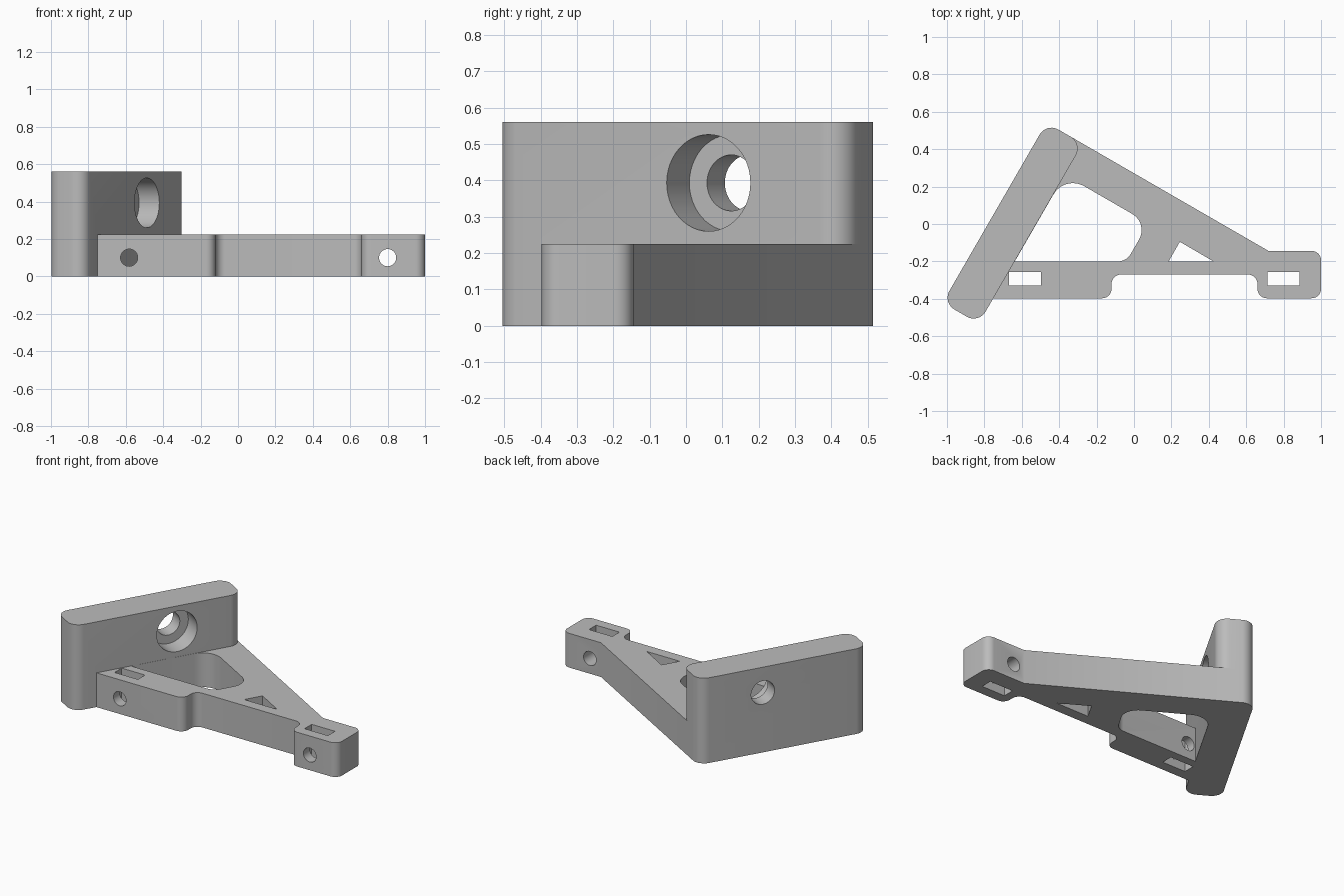
import bpy, bmesh, math
from mathutils import Vector, Matrix

if "Cube" in bpy.data.objects:
    bpy.data.objects.remove(bpy.data.objects["Cube"])

grey = bpy.data.materials.new("light grey")
grey.use_nodes = True
colour = (0.5, 0.5, 0.5, 1)
grey.diffuse_color = colour
grey.node_tree.nodes["Principled BSDF"].inputs["Base Color"].default_value = colour

# Slanted frame: ALONG runs up the plate, OUT is its face normal
ALONG = Vector((0.5, math.sqrt(0.75)))
OUT = Vector((math.sqrt(0.75), -0.5))


def slant(out, along):
    p = OUT * out + ALONG * along
    return (p.x, p.y)


def rounded(corners, steps=10):
    """Turn (point, radius) corners into an outline with arc fillets."""
    pts = []
    for i, (p, r) in enumerate(corners):
        p = Vector(p)
        if r == 0:
            pts.append(p)
            continue
        a = (Vector(corners[i - 1][0]) - p).normalized()
        b = (Vector(corners[(i + 1) % len(corners)][0]) - p).normalized()
        half = a.angle(b) / 2
        centre = p + (a + b).normalized() * (r / math.sin(half))
        start = p + a * (r / math.tan(half)) - centre
        end = p + b * (r / math.tan(half)) - centre
        sweep = math.pi - 2 * half
        for k in range(steps + 1):
            t = k / steps
            pts.append(centre + (start * math.sin((1 - t) * sweep)
                                 + end * math.sin(t * sweep)) / math.sin(sweep))
    return pts


def new_object(name, bm):
    bmesh.ops.recalc_face_normals(bm, faces=bm.faces)
    mesh = bpy.data.meshes.new(name)
    bm.to_mesh(mesh)
    bm.free()
    mesh.materials.append(grey)
    ob = bpy.data.objects.new(name, mesh)
    bpy.context.collection.objects.link(ob)
    return ob


def prism(name, corners, z0, z1):
    bm = bmesh.new()
    face = bm.faces.new([bm.verts.new((p.x, p.y, z0)) for p in rounded(corners)])
    top = bmesh.ops.extrude_face_region(bm, geom=[face])["geom"]
    bmesh.ops.translate(bm, vec=(0, 0, z1 - z0),
                        verts=[v for v in top if isinstance(v, bmesh.types.BMVert)])
    return new_object(name, bm)


def rod(name, start, end, radius):
    start, end = Vector(start), Vector(end)
    axis = end - start
    turn = axis.to_track_quat('Z', 'Y').to_matrix().to_4x4()
    bm = bmesh.new()
    bmesh.ops.create_cone(bm, cap_ends=True, segments=48, radius1=radius, radius2=radius,
                          depth=axis.length,
                          matrix=Matrix.Translation((start + end) / 2) @ turn)
    return new_object(name, bm)


def combine(target, tool, operation):
    mod = target.modifiers.new(operation, 'BOOLEAN')
    mod.operation, mod.object, mod.solver = operation, tool, 'EXACT'
    bpy.ops.object.select_all(action='DESELECT')
    bpy.context.view_layer.objects.active = target
    target.select_set(True)
    bpy.ops.object.modifier_apply(modifier=mod.name)
    bpy.data.objects.remove(tool)


BACK, FACE, TIP, FOOT = -0.676, -0.453, 0.235, -0.876
BASE_H, PLATE_H = 0.225, 0.56

# Tall mounting plate with rounded ends
bracket = prism("angled_bracket",
                [(slant(BACK, FOOT), 0.073), (slant(FACE, FOOT), 0.073),
                 (slant(FACE, TIP), 0.073), (slant(BACK, TIP), 0.073)], 0, PLATE_H)

# Low triangular base with two mounting blocks
front, recess, rear = -0.397, -0.27, -0.144
base = prism("base",
             [((-0.85, front), 0), ((-0.12, front), 0.05), ((-0.12, recess), 0.05),
              ((0.66, recess), 0.05), ((0.66, front), 0.05), ((1, front), 0.05),
              ((1, rear), 0.05), (((TIP - ALONG.y * rear) / ALONG.x, rear), 0),
              (slant(-0.56, TIP), 0)], 0, BASE_H)
combine(bracket, base, 'UNION')

# Large rounded opening and small triangular window
edge, sill = FACE + 0.001, -0.2
opening = prism("opening_cutter",
                [(((edge + 0.5 * sill) / OUT.x, sill), 0),
                 (((0.065 + 0.5 * sill) / OUT.x, sill), 0.08),
                 (slant(0.065, 0.042), 0.1), (slant(edge, 0.042), 0.12)], -0.1, BASE_H + 0.05)
combine(bracket, opening, 'DIFFERENCE')
window = prism("window_cutter",
               [((0.185, sill), 0), ((0.425, sill), 0), ((0.245, -0.095), 0)], -0.1, 0.3)
combine(bracket, window, 'DIFFERENCE')

# Nut slots and cross bolt holes in both blocks
for x, bolt_end in ((-0.582, -0.19), (0.8, 0)):
    slot = prism("slot_cutter", [((x + sx * 0.085, -0.293 + sy * 0.037), 0) for sx, sy in
                                 ((-1, -1), (1, -1), (1, 1), (-1, 1))], -0.1, 0.3)
    combine(bracket, slot, 'DIFFERENCE')
    combine(bracket, rod("bolt_cutter", (x, -0.6, 0.1), (x, bolt_end, 0.1), 0.046), 'DIFFERENCE')

# Counterbored hole through the plate
for radius, near in ((0.133, FACE - 0.125), (0.077, BACK - 0.1)):
    bore = rod("bore_cutter", (*slant(near, -0.19), 0.393),
               (*slant(FACE + 0.1, -0.19), 0.393), radius)
    combine(bracket, bore, 'DIFFERENCE')

bpy.ops.object.shade_smooth_by_angle(angle=math.radians(30))
